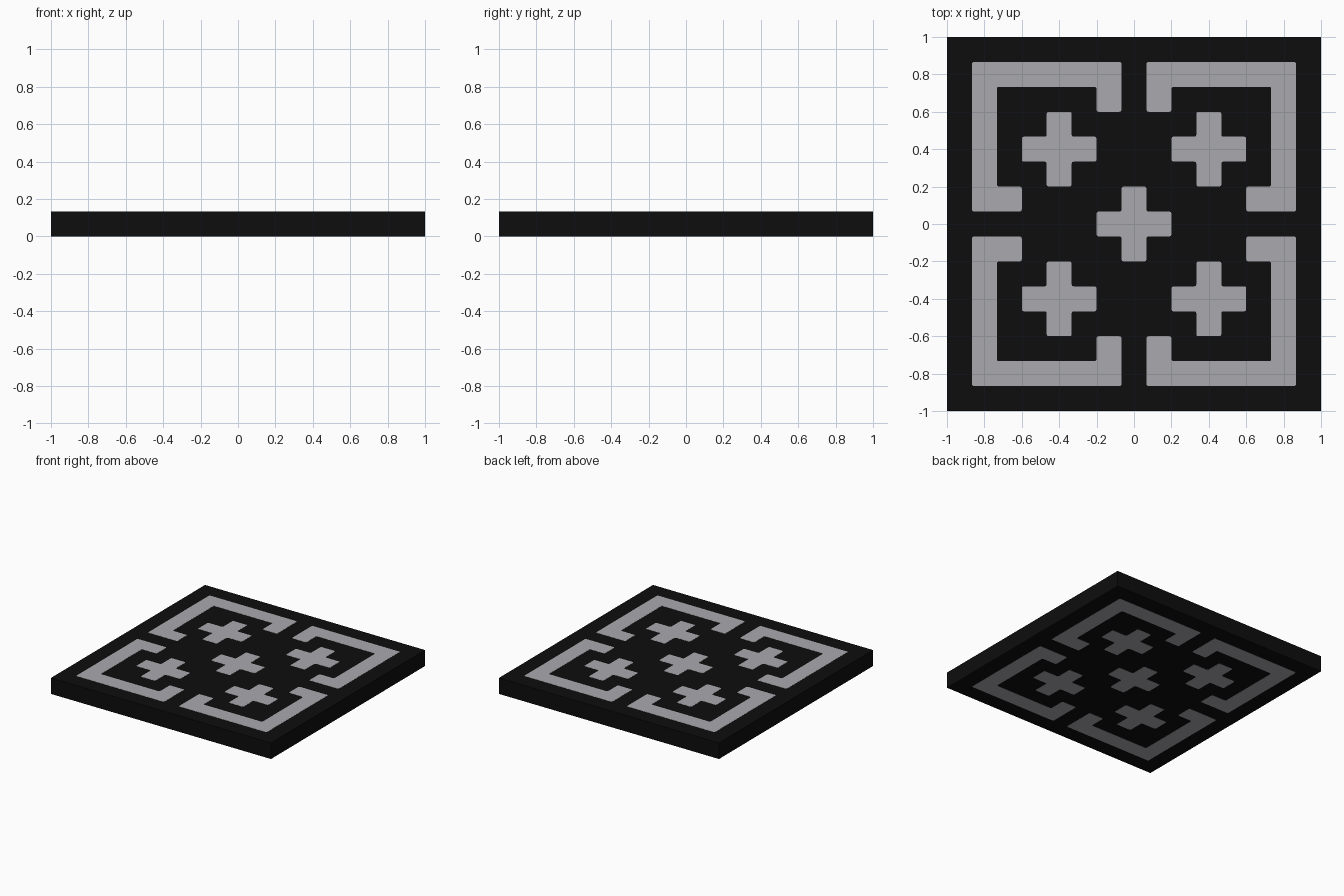
import bpy, bmesh

if "Cube" in bpy.data.objects:
    bpy.data.objects.remove(bpy.data.objects["Cube"])

N = 15                 # tile is a 15 x 15 grid of square cells
C = 2 / N              # cell size, also the tile thickness
LIFT = 0.001           # inlays stand this far proud of both slab faces


def material(name, rgb):
    m = bpy.data.materials.new(name)
    m.diffuse_color = (*rgb, 1)
    m.use_nodes = True
    m.node_tree.nodes["Principled BSDF"].inputs["Base Color"].default_value = m.diffuse_color
    return m


def add_object(name, bm, mat):
    mesh = bpy.data.meshes.new(name)
    bm.normal_update()
    bm.to_mesh(mesh)
    bm.free()
    mesh.materials.append(mat)
    ob = bpy.data.objects.new(name, mesh)
    bpy.context.collection.objects.link(ob)
    return ob


black = material("black", (0.004, 0.004, 0.004))
grey = material("light grey", (0.40, 0.395, 0.42))

# black slab
bm = bmesh.new()
bmesh.ops.create_cube(bm, size=1)
for v in bm.verts:
    v.co.x *= 2
    v.co.y *= 2
    v.co.z = C - LIFT if v.co.z > 0 else LIFT
add_object("slab", bm, black)


def inlay(name, outline):
    """Solid going through the slab, from an outline in cells from the centre."""
    bm = bmesh.new()
    face = bm.faces.new([bm.verts.new((x * C, y * C, 0)) for x, y in outline])
    # softly rounded outline corners
    bmesh.ops.bevel(bm, geom=bm.verts[:], offset=0.01, segments=2,
                    profile=0.5, affect='VERTICES')
    out = bmesh.ops.extrude_face_region(bm, geom=bm.faces[:])
    for v in out["geom"]:
        if isinstance(v, bmesh.types.BMVert):
            v.co.z = C
    bmesh.ops.recalc_face_normals(bm, faces=bm.faces[:])
    add_object(name, bm, grey)


# five crosses
a, b = 0.5, 1.5
cross = [(a, a), (a, b), (-a, b), (-a, a), (-b, a), (-b, -a),
         (-a, -a), (-a, -b), (a, -b), (a, -a), (b, -a), (b, a)]
for cx, cy in [(0, 0), (3, 3), (-3, 3), (-3, -3), (3, -3)]:
    inlay("cross_inlay", [(x + cx, y + cy) for x, y in cross])

# four hooked corner brackets
bracket = [(0.5, 6.5), (0.5, 4.5), (1.5, 4.5), (1.5, 5.5), (5.5, 5.5),
           (5.5, 1.5), (4.5, 1.5), (4.5, 0.5), (6.5, 0.5), (6.5, 6.5)]
for sx in (1, -1):
    for sy in (1, -1):
        inlay("corner_bracket_inlay", [(x * sx, y * sy) for x, y in bracket])
